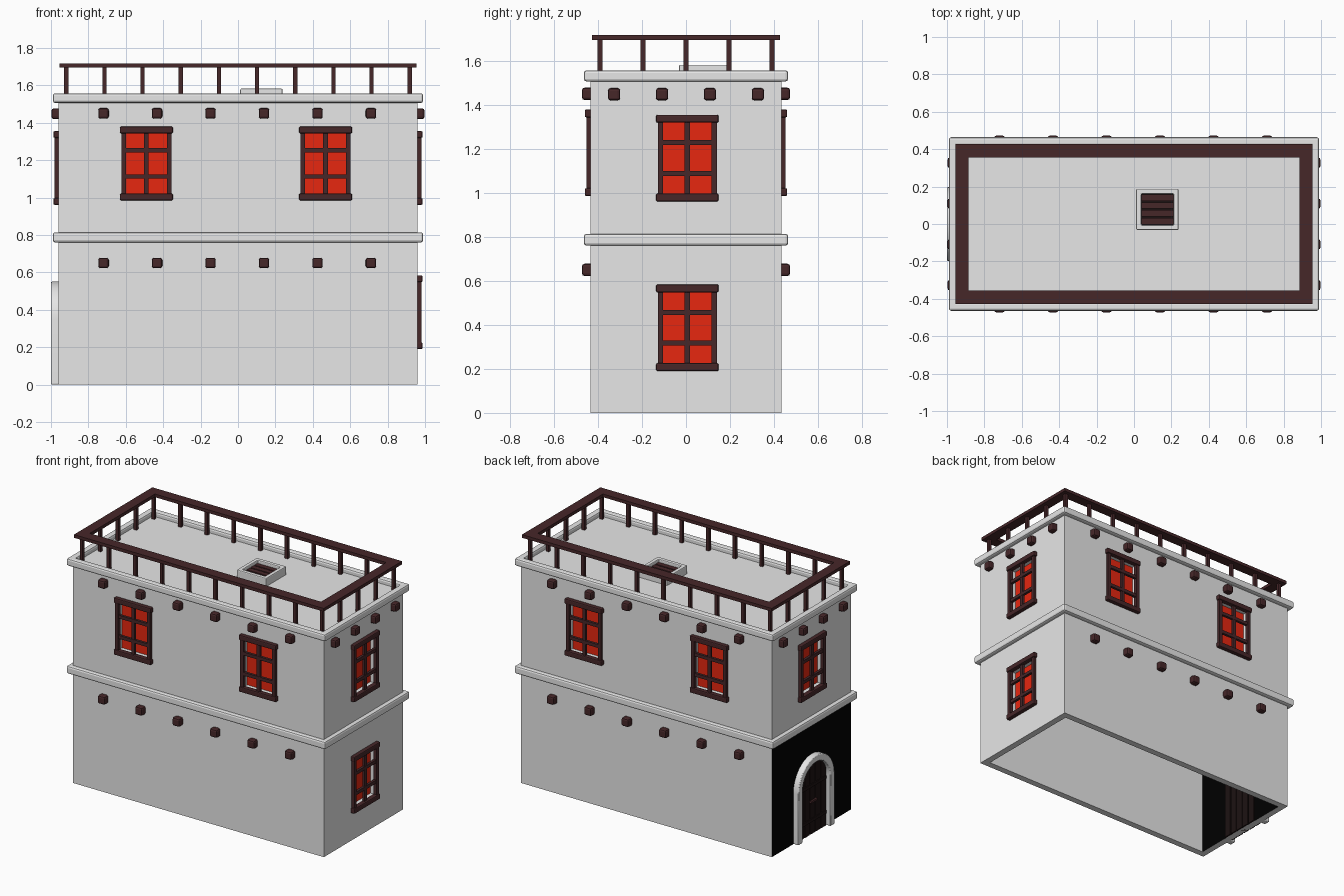
import bpy, bmesh, math
from mathutils import Matrix, Vector

cube = bpy.data.objects.get("Cube")
if cube:
    bpy.data.objects.remove(cube, do_unlink=True)


def material(name, rgb):
    m = bpy.data.materials.new(name)
    m.use_nodes = True
    m.diffuse_color = (*rgb, 1)
    m.node_tree.nodes["Principled BSDF"].inputs["Base Color"].default_value = (*rgb, 1)
    return m


PLASTER = material("pale_plaster", (0.8, 0.8, 0.8))
WOOD = material("dark_brown_wood", (0.061, 0.02, 0.022))
RED = material("red_pane", (0.8, 0.02, 0.005))
BLACK = material("black_wall", (0.0, 0.0, 0.0))
DOOR = material("blackened_wood", (0.012, 0.006, 0.006))

HX, HY = 0.96, 0.433          # half size of the walls
FLOOR, ROOF = 0.787, 1.525    # storey heights
NICHE = 0.04                  # window recess


def finish(name, bm, mat, bevel=0.0):
    bmesh.ops.recalc_face_normals(bm, faces=bm.faces)
    mesh = bpy.data.meshes.new(name)
    bm.to_mesh(mesh)
    bm.free()
    mesh.materials.append(mat)
    ob = bpy.data.objects.new(name, mesh)
    bpy.context.collection.objects.link(ob)
    if bevel:
        mod = ob.modifiers.new("soft_edges", "BEVEL")
        mod.width = bevel
        mod.segments = 2
        mod.limit_method = "ANGLE"
    return ob


def boxes(name, items, mat, bevel=0.0, matrix=Matrix()):
    """One object made of several boxes, each given as (centre, size)."""
    bm = bmesh.new()
    for centre, size in items:
        m = matrix @ Matrix.Translation(centre) @ Matrix.Diagonal((*size, 1))
        bmesh.ops.create_cube(bm, size=1, matrix=m)
    return finish(name, bm, mat, bevel)


def ring(name, outer, inner, z0, z1, mat, bevel=0.0, at=(0, 0)):
    """Rectangular frame lying flat."""
    bm = bmesh.new()
    loops = []
    for (hx, hy), z in ((outer, z0), (outer, z1), (inner, z1), (inner, z0)):
        loops.append([bm.verts.new((at[0] + sx * hx, at[1] + sy * hy, z))
                      for sx, sy in ((-1, -1), (1, -1), (1, 1), (-1, 1))])
    for k in range(4):
        a, b = loops[k], loops[(k + 1) % 4]
        for i in range(4):
            j = (i + 1) % 4
            bm.faces.new((a[i], a[j], b[j], b[i]))
    return finish(name, bm, mat, bevel)


def carve(target, cutter):
    mod = target.modifiers.new("cut", "BOOLEAN")
    mod.operation = "DIFFERENCE"
    mod.solver = "EXACT"
    mod.object = cutter
    bpy.context.view_layer.objects.active = target
    bpy.ops.object.modifier_apply(modifier=mod.name)
    bpy.data.objects.remove(cutter, do_unlink=True)


def facing(x, y, z, turn):
    """Local frame whose -y axis points out of the wall."""
    return Matrix.Translation((x, y, z)) @ Matrix.Rotation(math.radians(turn), 4, "Z")


# Storeys: the lower one is hollow and open below
lower = boxes("lower_walls", [((0, 0, FLOOR / 2), (2 * HX, 2 * HY, FLOOR))], PLASTER)
upper = boxes("upper_walls", [((0, 0, (FLOOR + ROOF) / 2), (2 * HX, 2 * HY, ROOF - FLOOR))], PLASTER)
T = 0.045
carve(lower, boxes("cavity", [((0, 0, 0.3), (2 * (HX - T), 2 * (HY - T), 0.9))], PLASTER))

# Windows: niche, recessed pane and projecting wooden frame
windows = [("front_right", -0.49, -HY, 1.182, 0, upper), ("front_left", 0.468, -HY, 1.182, 0, upper),
           ("back_right", -0.49, HY, 1.182, 180, upper), ("back_left", 0.468, HY, 1.182, 180, upper),
           ("left_upper", HX, 0.006, 1.158, 90, upper), ("left_lower", HX, 0.006, 0.387, 90, lower),
           ("right_upper", -HX, 0.006, 1.158, -90, upper)]
for name, x, y, z, turn, wall in windows:
    m = facing(x, y, z, turn)
    carve(wall, boxes("niche", [((0, 0, 0), (0.235, 2 * NICHE, 0.33))], PLASTER, matrix=m))
    boxes(name + "_window_pane", [((0, NICHE - 0.004, 0), (0.235, 0.007, 0.33))], RED, matrix=m)
    frame = [((sx * 0.122, -0.008, 0), (0.024, 0.024, 0.35)) for sx in (-1, 1)]
    frame += [((0, -0.006, 0), (0.025, 0.016, 0.34))]
    frame += [((0, -0.007, sz * 0.07), (0.24, 0.018, 0.023)) for sz in (-1, 1)]
    boxes(name + "_window_frame", frame, WOOD, matrix=m)
    boxes(name + "_window_lintel_and_sill",
          [((0, -0.009, sz * 0.179), (0.284, 0.036, 0.036)) for sz in (-1, 1)], WOOD, 0.007, m)

# Black ground-floor end wall, inside and out
lower.data.materials.append(BLACK)
for p in lower.data.polygons:
    if p.center.x < -HX + T + 0.01 and abs(p.normal.x) > 0.9:
        p.material_index = 1

# Moulded bands
ring("middle_band", (0.99, 0.464), (HX - 0.01, HY - 0.01), 0.76, 0.814, PLASTER, 0.012)
ring("roof_band", (0.99, 0.464), (HX - 0.015, HY - 0.015), 1.506, 1.557, PLASTER, 0.012)

# Beam ends
LONG = [-0.004 + 0.286 * (i - 2.5) for i in range(6)]
SHORT = [0.218 * (i - 1.5) for i in range(4)]
for label, z in (("lower", 0.65), ("upper", 1.45)):
    boxes(label + "_long_side_beams",
          [((x, s * (HY - 0.02), z), (0.056, 0.12, 0.056)) for x in LONG for s in (-1, 1)], WOOD, 0.012)
boxes("short_side_beams",
      [((s * (HX - 0.02), y, 1.448), (0.114, 0.056, 0.056)) for y in SHORT for s in (-1, 1)], WOOD, 0.012)

# Roof railing
ring("railing_top", (0.955, 0.428), (0.885, 0.356), 1.695, 1.717, WOOD)
posts = [(0.204 * (i - 4.5), s * 0.391) for i in range(10) for s in (-1, 1)]
posts += [(s * 0.918, 0.1955 * k) for k in (-1, 0, 1) for s in (-1, 1)]
boxes("railing_posts", [((x, y, 1.61), (0.022, 0.021, 0.18)) for x, y in posts], WOOD)

# Roof hatch with slats
HATCH = (0.125, 0.078)
ring("hatch_rim", (0.113, 0.11), (0.086, 0.083), ROOF - 0.01, 1.582, PLASTER, 0.006, HATCH)
boxes("hatch_base", [((*HATCH, 1.53), (0.174, 0.168, 0.02))], DOOR)
boxes("hatch_slats", [((HATCH[0], HATCH[1] + 0.042 * (i - 1.5), 1.551), (0.174, 0.034, 0.02))
                      for i in range(4)], WOOD)

# Door arch: swept outline pushed out from the end wall
OUT, IN, SPRING, STEPS = 0.198, 0.152, 0.352, 16


def arch_line(r):
    arc = [(r * math.cos(math.pi * i / STEPS), SPRING + r * math.sin(math.pi * i / STEPS))
           for i in range(STEPS + 1)]
    return [(r, 0)] + arc + [(-r, 0)]


bm = bmesh.new()
lines = [[bm.verts.new((-HX + 0.01, y, z)) for y, z in arch_line(r)] for r in (OUT, IN)]
strip = [bm.faces.new((lines[0][i], lines[0][i + 1], lines[1][i + 1], lines[1][i]))
         for i in range(STEPS + 2)]
push = bmesh.ops.extrude_face_region(bm, geom=strip, use_keep_orig=True)
bmesh.ops.translate(bm, vec=Vector((-0.05, 0, 0)),
                    verts=[g for g in push["geom"] if isinstance(g, bmesh.types.BMVert)])
finish("door_arch", bm, PLASTER, 0.006)

# Plank door seen from both sides, with cross battens
planks = []
for i in range(5):
    y = 0.06 * (i - 2)
    h = SPRING + math.sqrt(0.165 ** 2 - y ** 2)
    planks.append(((-HX + T / 2, y, h / 2), (T + 0.02, 0.054, h)))
boxes("door_planks", planks, DOOR, 0.004)
boxes("door_battens", [((-HX - 0.012, 0, z), (0.008, 0.28, 0.022)) for z in (0.1, 0.34)], DOOR)
boxes("door_handle", [((-HX - 0.016, 0.0, 0.23), (0.014, 0.07, 0.014))], WOOD)

# Smooth the rounded edges, keep corners crisp
bpy.ops.object.select_all(action="DESELECT")
arch = bpy.data.objects["door_arch"]
arch.select_set(True)
bpy.context.view_layer.objects.active = arch
bpy.ops.object.shade_smooth_by_angle(angle=math.radians(30))
